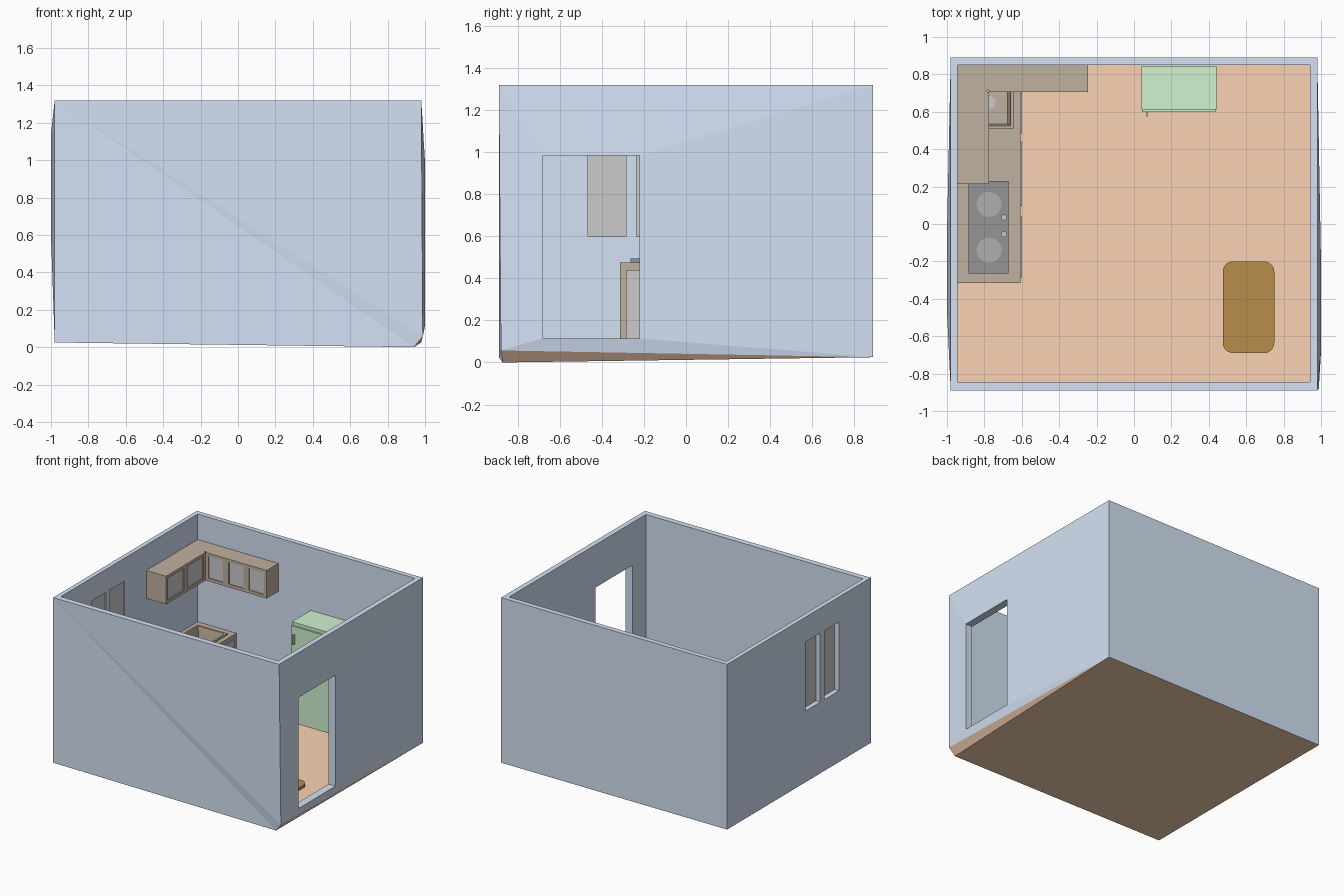
import bpy, bmesh, math

if "Cube" in bpy.data.objects:
    bpy.data.objects.remove(bpy.data.objects["Cube"])


def material(name, r, g, b):
    m = bpy.data.materials.new(name)
    m.diffuse_color = (r, g, b, 1)
    m.use_nodes = True
    m.node_tree.nodes["Principled BSDF"].inputs["Base Color"].default_value = m.diffuse_color
    return m


BLUE = material("wall_blue", 0.66, 0.76, 0.91)
ORANGE = material("floor_orange", 0.95, 0.65, 0.45)
WOOD = material("cabinet_wood", 0.53, 0.44, 0.35)
GREEN = material("fridge_green", 0.63, 0.90, 0.63)
MAT = material("mat_brown", 0.48, 0.27, 0.07)
DARK = material("hob_dark", 0.30, 0.30, 0.30)
RING = material("burner_grey", 0.43, 0.43, 0.43)


def mesh_object(name, polys, mat=None):
    """Object from polygons given as point lists, welded."""
    bm = bmesh.new()
    for p in polys:
        bm.faces.new([bm.verts.new(c) for c in p])
    bmesh.ops.remove_doubles(bm, verts=bm.verts, dist=1e-5)
    bmesh.ops.recalc_face_normals(bm, faces=bm.faces)
    me = bpy.data.meshes.new(name)
    bm.to_mesh(me)
    bm.free()
    if mat:
        me.materials.append(mat)
    ob = bpy.data.objects.new(name, me)
    bpy.context.collection.objects.link(ob)
    return ob


def bridge(loops):
    """Quads joining successive loops of points."""
    polys = []
    for a, b in zip(loops, loops[1:]):
        n = len(a)
        polys += [[a[i], a[(i + 1) % n], b[(i + 1) % n], b[i]] for i in range(n)]
    return polys


def rect_x(x, y0, y1, z0, z1):
    return [(x, y0, z0), (x, y1, z0), (x, y1, z1), (x, y0, z1)]


def rect_y(y, x0, x1, z0, z1):
    return [(x0, y, z0), (x1, y, z0), (x1, y, z1), (x0, y, z1)]


def rect_z(z, x0, x1, y0, y1):
    return [(x0, y0, z), (x1, y0, z), (x1, y1, z), (x0, y1, z)]


def loft(name, loops, mat=None):
    return mesh_object(name, bridge(loops) + [loops[0], loops[-1]], mat)


def box(name, x0, x1, y0, y1, z0, z1, mat=None):
    return loft(name, [rect_z(z0, x0, x1, y0, y1), rect_z(z1, x0, x1, y0, y1)], mat)


def disc(name, x, y, z0, z1, r, mat=None, n=32):
    def ring(z):
        return [(x + r * math.cos(2 * math.pi * i / n),
                 y + r * math.sin(2 * math.pi * i / n), z) for i in range(n)]
    return loft(name, [ring(z0), ring(z1)], mat)


# Room shell: outer corners, with the loose front right bottom corner
FLOOR, TOP = 0.05, 1.32
BL, BBL, BBR = (-.98, -.89, .025), (-.98, .89, .025), (.98, .89, .025)
TL, TBL, TBR, TR = (-.98, -.89, TOP), (-.98, .89, TOP), (.98, .89, TOP), (.98, -.89, TOP)
R, F = (.988, -.88, .057), (.94, -.872, 0)
IX0, IX1, IY0, IY1 = -.945, .94, -.845, .85
inner_lo = rect_z(FLOOR, IX0, IX1, IY0, IY1)
inner_hi = rect_z(TOP, IX0, IX1, IY0, IY1)
DOOR = (-.68, -.22, .115, .985)
WIN = (-.465, -.055, .60, 1.14)

shell = bridge([[TL, TR, TBR, TBL], inner_hi])
shell += bridge([[R, BBR, TBR, TR], rect_x(1.0, *DOOR), rect_x(IX1, *DOOR),
                 rect_x(IX1, IY0, IY1, FLOOR, TOP)])
shell += bridge([[BL, BBL, TBL, TL], rect_x(-1.0, *WIN), rect_x(IX0, *WIN),
                 rect_x(IX0, IY0, IY1, FLOOR, TOP)])
shell += [[BBL, BBR, TBR, TBL],
          rect_y(IY1, IX0, IX1, FLOOR, TOP), rect_y(IY0, IX0, IX1, FLOOR, TOP),
          [TL, TR, R], [TL, R, F], [TL, F, BL]]
mesh_object("walls", shell, BLUE)

# Window mullion and panes
box("window_mullion", -1.0, IX0, -.285, -.235, WIN[2], WIN[3], BLUE)
for i, (a, b) in enumerate([(-.465, -.285), (-.235, -.055)]):
    box(f"window_pane_{i}", -.962, -.954, a, b, WIN[2], WIN[3])

# Floor: underside, exposed wedge under the right wall, and top
mesh_object("floor", [[BL, BBL, BBR, F], [R, F, BBR], inner_lo], ORANGE)

# Lower counter with a sunken sink
sink = (-.905, -.645, .51, .79)
loft("counter", [rect_z(FLOOR, IX0, -.608, -.315, IY1),
                 rect_z(.475, IX0, -.608, -.315, IY1),
                 rect_z(.475, *sink), rect_z(.487, *sink),
                 rect_z(.487, -.89, -.66, .525, .775),
                 rect_z(.38, -.875, -.675, .535, .765)], WOOD)
disc("sink_drain", -.775, .65, .38, .386, .035)
for i, (a, b) in enumerate([(-.285, .04), (.095, .44), (.485, .82)]):
    box(f"counter_door_{i}", -.61, -.599, a, b, .115, .44)

# Hob with burners and knobs
box("hob", -.885, -.67, -.265, .23, .475, .495, DARK)
for i, y in enumerate((-.14, .105)):
    disc(f"burner_{i}", -.775, y, .495, .503, .067, RING)
for i, y in enumerate((-.055, .035)):
    disc(f"knob_{i}", -.695, y, .495, .51, .016, n=20)

# L-shaped wall cabinet
CZ0, CZ1 = .90, 1.12
CX, CY, D = -.787, .717, .012


def ell(z):
    return [(IX0, .215, z), (CX, .215, z), (CX, CY, z), (-.245, CY, z),
            (-.245, IY1, z), (IX0, IY1, z)]


loft("wall_cabinet", [ell(CZ0), ell(CZ1)], WOOD)


def cabinet_door(i, rect, at, step, a, b):
    """Framed door on plane 'at', standing out by 'step'."""
    z0, z1, w = CZ0, CZ1, .024
    outer = (a, b, z0, z1)
    inner = (a + w, b - w, z0 + w, z1 - w)
    back, front = rect(at, *outer), rect(at + step, *outer)
    mesh_object(f"cabinet_frame_{i}",
                bridge([back, front, rect(at + step, *inner), rect(at, *inner), back]), WOOD)
    loft(f"cabinet_pane_{i}", [rect(at, *inner), rect(at + step * .35, *inner)])


for i in range(2):
    w = (CY - D - .215) / 2
    cabinet_door(i, rect_x, CX, D, .215 + i * w, .215 + (i + 1) * w)
for i in range(3):
    w = (-.245 - CX - D) / 3
    cabinet_door(i + 2, rect_y, CY, -D, CX + D + i * w, CX + D + (i + 1) * w)

# Fridge with door and handle
box("fridge_body", .04, .44, .612, .845, FLOOR, .83, GREEN)
box("fridge_door", .043, .437, .598, .612, FLOOR, .805, GREEN)
box("fridge_handle", .067, .075, .575, .598, .67, .745, GREEN)

# Rounded door mat


def mat_loop(z, r=.055, n=6):
    pts = []
    for k, (x, y) in enumerate([(.75, -.20), (.475, -.20), (.475, -.69), (.75, -.69)]):
        cx = x - r if x > .6 else x + r
        cy = y - r if y > -.4 else y + r
        for j in range(n + 1):
            t = math.pi / 2 * (k + j / n)
            pts.append((cx + r * math.cos(t), cy + r * math.sin(t), z))
    return pts


loft("door_mat", [mat_loop(FLOOR), mat_loop(.072)], MAT)
